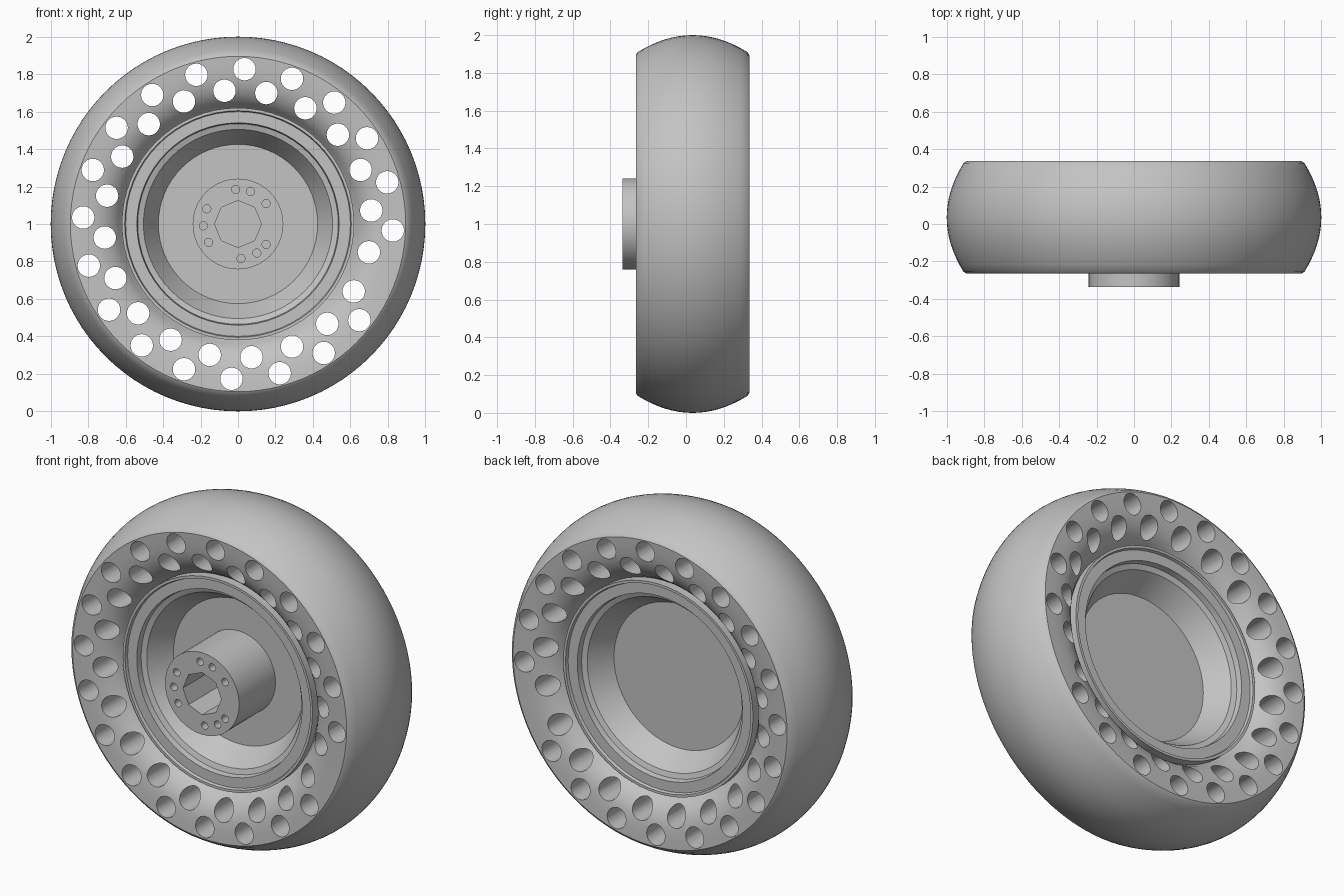
import bpy, bmesh
from math import sin, cos, pi, radians
from mathutils import Matrix, Vector

cube = bpy.data.objects.get("Cube")
if cube:
    bpy.data.objects.remove(cube, do_unlink=True)

MID = 0.035      # middle plane of the wheel on y
HALF = 0.30      # half width of the tyre

grey = bpy.data.materials.new("plain grey")
grey.use_nodes = True
grey.diffuse_color = (0.55, 0.55, 0.55, 1)
grey.node_tree.nodes["Principled BSDF"].inputs["Base Color"].default_value = (0.55, 0.55, 0.55, 1)


def make_object(name, bm):
    bmesh.ops.recalc_face_normals(bm, faces=bm.faces)
    mesh = bpy.data.meshes.new(name)
    bm.to_mesh(mesh)
    bm.free()
    mesh.materials.append(grey)
    obj = bpy.data.objects.new(name, mesh)
    bpy.context.collection.objects.link(obj)
    return obj


def lathe(name, profile, sides):
    """Revolve closed (radius, y) points around the axle."""
    bm = bmesh.new()
    verts = [bm.verts.new((r, y, 1)) for r, y in profile]
    edges = [bm.edges.new((a, b)) for a, b in zip(verts, verts[1:] + verts[:1])]
    bmesh.ops.spin(bm, geom=verts + edges, cent=(0, 0, 1), axis=(0, 1, 0),
                   angle=2 * pi, steps=sides, use_merge=True)
    bmesh.ops.remove_doubles(bm, verts=bm.verts, dist=1e-5)
    loose = [e for e in bm.edges if not e.link_faces]
    bmesh.ops.delete(bm, geom=loose, context="EDGES")
    return make_object(name, bm)


def both_sides(half):
    """Mirror (radius, depth from middle) points into a closed profile."""
    front = [(r, MID - t) for r, t in half]
    back = [(r, MID + t) for r, t in reversed(half)]
    return front + [p for p in back if p not in front]


def add_rod(bm, r, angle, radius, y0, y1, sides):
    """Cylinder along y at a polar position, angle clockwise from the top."""
    place = Matrix.Translation(Vector((r * sin(angle), (y0 + y1) / 2, 1 + r * cos(angle))))
    bmesh.ops.create_cone(bm, cap_ends=True, segments=sides, radius1=radius, radius2=radius,
                          depth=y1 - y0, matrix=place @ Matrix.Rotation(pi / 2, 4, "X"))


def carve(obj, name, bm):
    cutter = make_object(name, bm)
    cutter.hide_render = True
    mod = obj.modifiers.new("holes", "BOOLEAN")
    mod.operation, mod.solver, mod.object = "DIFFERENCE", "EXACT", cutter
    bpy.context.view_layer.update()
    bpy.context.view_layer.objects.active = obj
    bpy.ops.object.modifier_apply(modifier=mod.name)
    bpy.data.objects.remove(cutter, do_unlink=True)


def smooth(obj):
    bpy.ops.object.select_all(action="DESELECT")
    obj.select_set(True)
    bpy.context.view_layer.objects.active = obj
    bpy.ops.object.shade_smooth_by_angle(angle=radians(28))


# Tyre: rounded tread, crisp shoulder, sidewall that stays flat then dips to the rim
tread = [(1 - 0.09 * (i / 8) ** 2, 0.29 * i / 8) for i in range(9)]
sidewall = [(0.895, HALF), (0.84, 0.297), (0.79, 0.292), (0.75, 0.284), (0.715, 0.27),
            (0.685, 0.252), (0.66, 0.23), (0.64, 0.205), (0.625, 0.18), (0.60, 0.15)]
tyre = lathe("tyre", both_sides(tread + sidewall), 96)

# Two staggered rings of through holes in the tyre
holes = bmesh.new()
for k in range(20):
    if k != 6:
        add_rod(holes, 0.827, radians(2.4 + 18 * k), 0.06, -0.5, 0.5, 24)
    add_rod(holes, 0.715, radians(-5.8 + 18 * k), 0.06, -0.5, 0.5, 24)
carve(tyre, "tyre_hole_cutter", holes)
smooth(tyre)

# Rim: stepped lip, tapered well and centre disc
rim_half = [(0.62, 0.16), (0.62, 0.225), (0.605, 0.225), (0.60, 0.208), (0.54, 0.208),
            (0.535, 0.175), (0.505, 0.165), (0.425, 0.03), (0, 0.03)]
rim = lathe("rim", both_sides(rim_half), 64)
smooth(rim)

# Hub: front boss with a centre bore and a circle of bolt holes
hub = lathe("hub", [(0, 0.02), (0.242, 0.02), (0.242, -0.335), (0, -0.335)], 40)
cuts = bmesh.new()
add_rod(cuts, 0, 0, 0.125, -0.5, 0.0, 8)
for a in (-4, 21, 54, 126, 147, 175, 238, 267, 296):
    add_rod(cuts, 0.185, radians(a), 0.022, -0.5, -0.2, 12)
carve(hub, "hub_hole_cutter", cuts)
smooth(hub)
